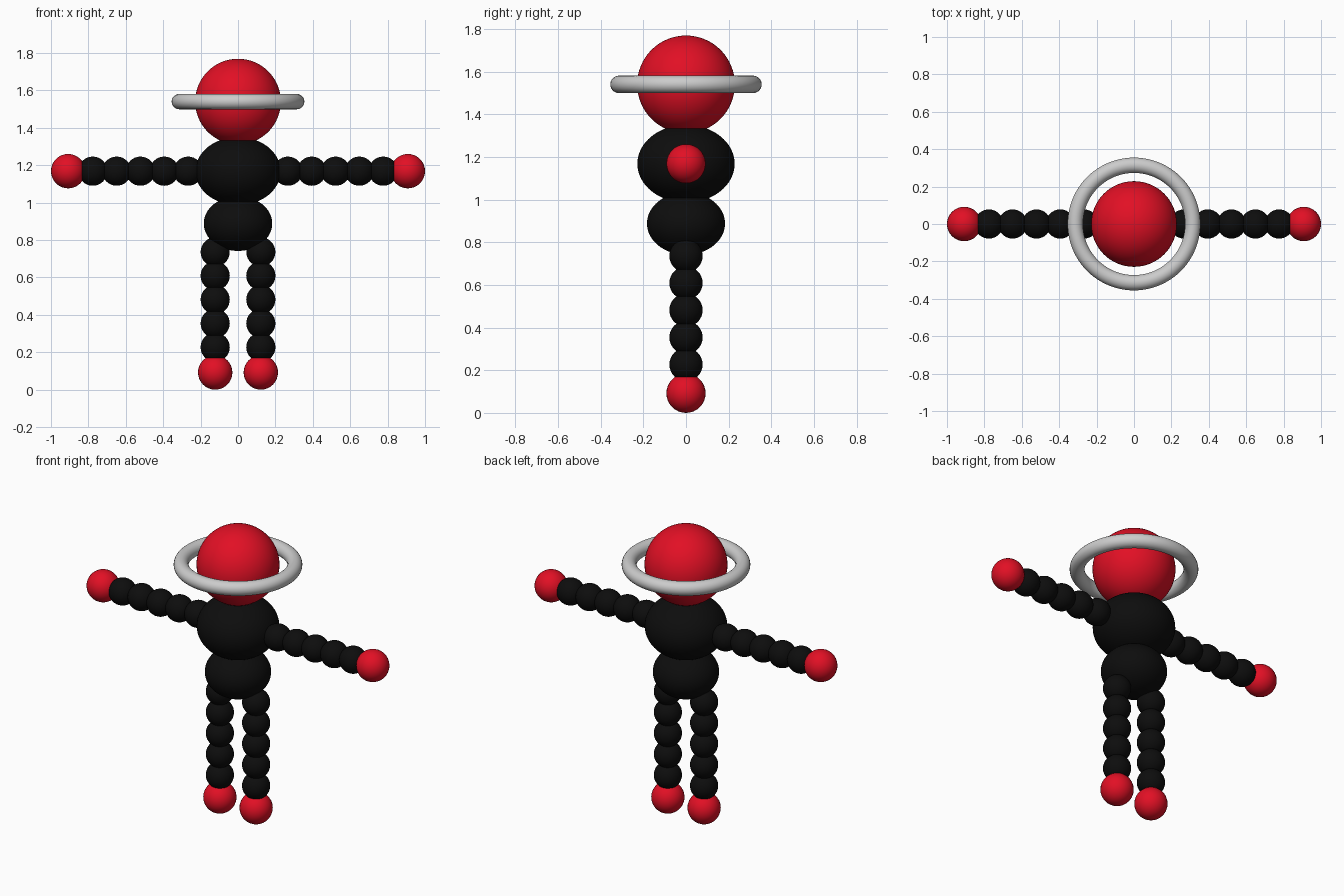
import bpy

if "Cube" in bpy.data.objects:
    bpy.data.objects.remove(bpy.data.objects["Cube"])


def material(name, color):
    m = bpy.data.materials.new(name)
    m.diffuse_color = color
    m.use_nodes = True
    m.node_tree.nodes["Principled BSDF"].inputs["Base Color"].default_value = m.diffuse_color
    return m


RED = material("red", (0.76, 0.005, 0.018, 1))
BLACK = material("black", (0.004, 0.004, 0.004, 1))


def ball(name, loc, radius, mat, squash=1.0, segs=32):
    bpy.ops.mesh.primitive_uv_sphere_add(segments=segs, ring_count=segs // 2,
                                         radius=radius, location=loc)
    ob = bpy.context.object
    ob.name = name
    ob.scale.z = squash
    ob.data.materials.append(mat)
    bpy.ops.object.shade_smooth()
    return ob


# Head and body
ball("head", (0, 0, 1.54), 0.229, RED, segs=64)
ball("chest", (0, 0, 1.168), 0.228, BLACK, 0.8, 64)
ball("hips", (0, 0, 0.888), 0.183, BLACK, 0.8, 64)

# Ring floating around the head
bpy.ops.mesh.primitive_torus_add(major_segments=96, minor_segments=24,
                                 major_radius=0.314, minor_radius=0.041,
                                 location=(0, 0, 1.54))
bpy.context.object.name = "head_ring"
bpy.ops.object.shade_smooth()

# Beaded arms and legs, ending in red hands and feet
for side, s in (("left", 1), ("right", -1)):
    for i in range(5):
        ball(f"{side}_arm_bead_{i}", (s * (0.267 + 0.1273 * i), 0, 1.168), 0.078, BLACK)
        ball(f"{side}_leg_bead_{i}", (s * 0.122, 0, 0.736 - 0.1273 * i), 0.078, BLACK)
    ball(f"{side}_hand", (s * 0.908, 0, 1.168), 0.092, RED)
    ball(f"{side}_foot", (s * 0.122, 0, 0.092), 0.092, RED)
